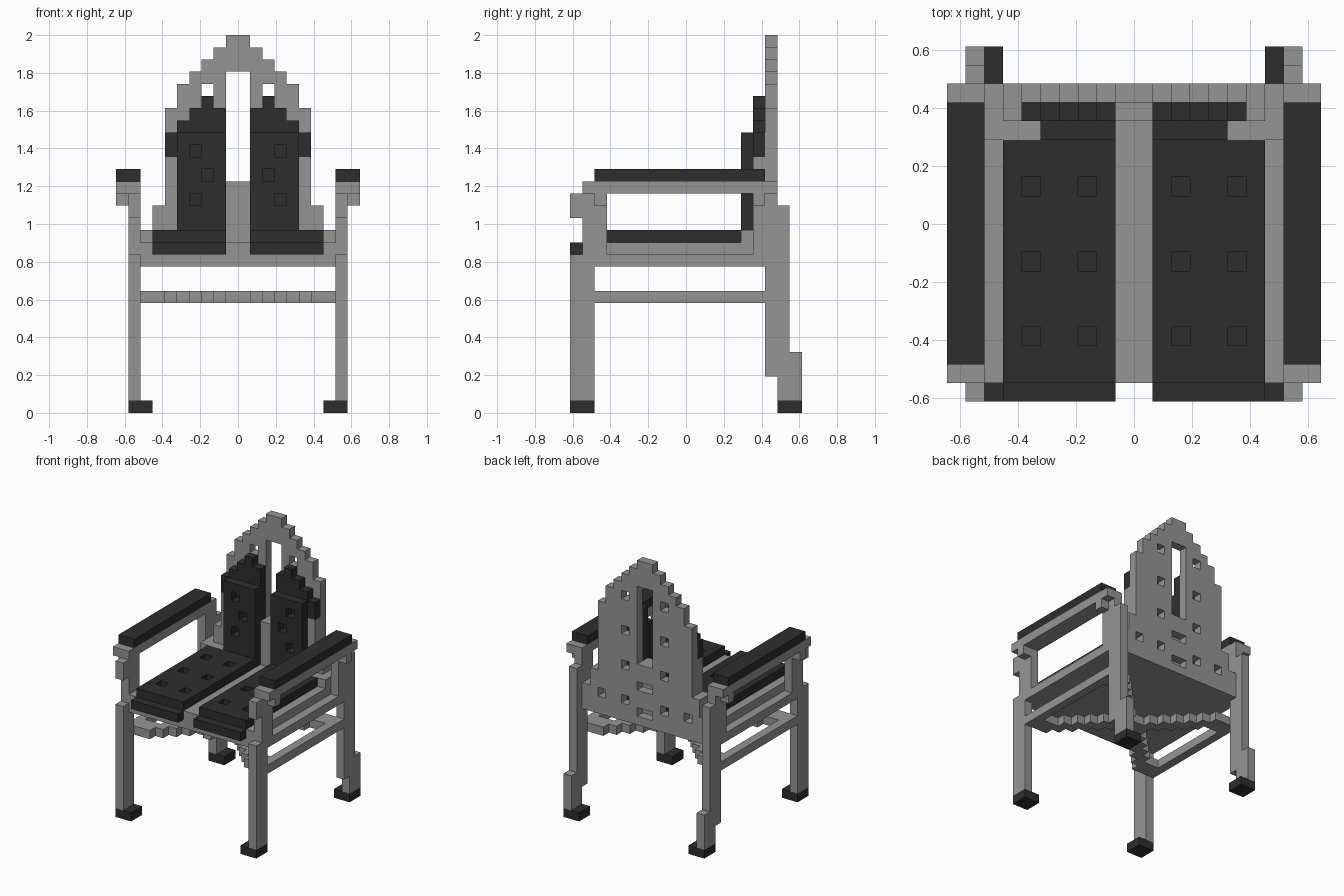
import bpy
import bmesh
from mathutils import Vector

old = bpy.data.objects.get("Cube")
if old:
    bpy.data.objects.remove(old)

UNIT = 2 / 31          # edge of one block
DEPTH = 19             # blocks from front to back


def material(name, value):
    m = bpy.data.materials.new(name)
    m.use_nodes = True
    colour = (value, value, value, 1)
    m.diffuse_color = colour
    m.node_tree.nodes["Principled BSDF"].inputs["Base Color"].default_value = colour
    return m


GREY = material("grey frame", 0.30)
DARK = material("dark padding", 0.027)


def cells(boxes, mirror):
    """Unit cells filled by boxes (x0, x1, y0, y1, z0, z1)."""
    filled = set()
    for x0, x1, y0, y1, z0, z1 in boxes:
        for x in range(x0, x1):
            for y in range(y0, y1):
                for z in range(z0, z1):
                    filled.add((x, y, z))
                    if mirror:
                        filled.add((-x - 1, y, z))
    return filled


def part(name, mat, boxes, holes=(), mirror=True):
    """Joins boxes, cuts the holes and keeps only the outer skin."""
    solid = cells(boxes, mirror) - cells(holes, mirror)
    bm = bmesh.new()
    corners = {}

    def vert(p):
        key = tuple(round(c) for c in p)
        if key not in corners:
            corners[key] = bm.verts.new(
                (key[0] * UNIT, (key[1] - DEPTH / 2) * UNIT, key[2] * UNIT))
        return corners[key]

    for cell in sorted(solid):
        for axis in range(3):
            for side in (-1, 1):
                near = list(cell)
                near[axis] += side
                if tuple(near) in solid:
                    continue
                n, u, v = Vector(), Vector(), Vector()
                n[axis] = side / 2
                u[(axis + 1) % 3] = 0.5
                v[(axis + 2) % 3] = side / 2
                mid = Vector(cell) + Vector((0.5, 0.5, 0.5)) + n
                bm.faces.new([vert(mid + a * u + b * v)
                              for a, b in ((-1, -1), (1, -1), (1, 1), (-1, 1))])
    mesh = bpy.data.meshes.new(name)
    bm.to_mesh(mesh)
    bm.free()
    mesh.materials.append(mat)
    obj = bpy.data.objects.new(name, mesh)
    bpy.context.collection.objects.link(obj)
    return obj


# Feet and legs
part("feet", DARK, [(7, 9, 0, 2, 0, 1), (7, 9, 17, 19, 0, 1)])
part("front_legs", GREY, [(8, 9, 0, 2, 1, 13), (8, 9, 1, 3, 13, 18),
                          (8, 9, 0, 1, 16, 18)])
part("back_legs", GREY, [(8, 9, 17, 19, 1, 5), (8, 9, 16, 18, 3, 17),
                         (8, 9, 15, 16, 13, 18), (8, 9, 16, 17, 17, 18)])

# Side rails and crossed stretchers
part("side_rails", GREY, [(8, 9, 2, 16, 9, 10), (8, 9, 2, 16, 12, 13)])
steps = [(0, 1, 8, 10, 9, 10)]
for k in range(1, 7):
    end = 8 if k == 6 else k + 1
    steps += [(k, end, 8 + k, 10 + k, 9, 10), (k, end, 8 - k, 10 - k, 9, 10)]
part("crossed_stretchers", GREY, steps)

# Armrests
part("arm_supports", GREY, [(8, 10, 1, 17, 18, 19), (9, 10, 2, 3, 17, 18),
                            (9, 10, 15, 16, 17, 18)])
part("armrest_pads", DARK, [(8, 10, 2, 16, 19, 20)])

# Seat frame with middle divider and rear ledge
part("seat_frame", GREY, [(0, 8, 1, 16, 12, 13), (0, 1, 1, 16, 13, 14),
                          (7, 8, 1, 16, 13, 14), (0, 7, 14, 16, 13, 14),
                          (5, 8, 14, 16, 14, 15)])

# Seat cushions with tuft pits
pits = [(x, x + 1, y, y + 1, 14, 15) for x in (2, 5) for y in (3, 7, 11)]
part("seat_cushions", DARK, [(1, 7, 0, 1, 13, 14), (1, 7, 1, 14, 13, 15)], pits)

# Stepped back panel: (half width, bottom, top)
tiers = [(8, 12, 15), (7, 15, 17), (6, 17, 25), (5, 25, 27),
         (4, 27, 28), (3, 28, 29), (2, 29, 30), (1, 30, 31)]
openings = [(0, 1, 16, 17, 19, 28)]
openings += [(2, 3, 16, 17, z, z + 1) for z in (14, 18, 22, 26)]
openings += [(5, 6, 16, 17, 14, 15)]
openings += [(0, 1, 16, 17, z, z + 1) for z in (13, 16)]
part("back_panel", GREY, [(0, w, 16, 17, a, b) for w, a, b in tiers], openings)

# Raised spine and side borders in front of the panel
part("back_spine", GREY, [(0, 1, 15, 16, 14, 19)])
part("back_borders", GREY, [(5, 7, 15, 16, 15, 17), (5, 6, 15, 16, 17, 21)])

# Back cushions with tuft pits and stepped tops
tufts = [(x, x + 1, 14, 15, z, z + 1) for x, z in ((3, 17), (2, 19), (3, 21))]
part("back_cushions", DARK, [(1, 5, 14, 15, 14, 23), (1, 5, 15, 16, 14, 24),
                             (5, 6, 15, 16, 21, 23), (1, 4, 15, 16, 24, 25),
                             (2, 3, 15, 16, 25, 26)], tufts)
